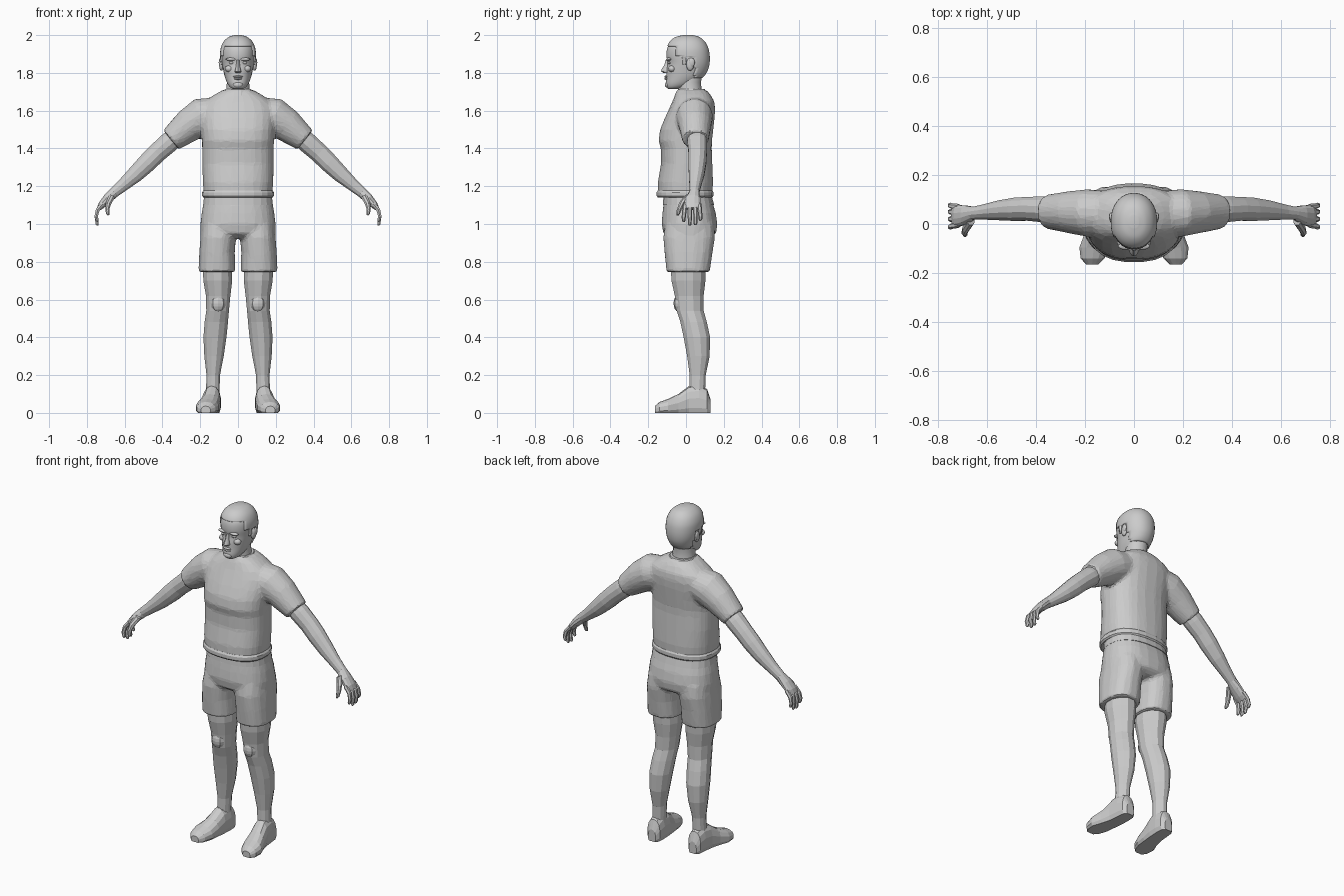
import bpy, bmesh, math
from mathutils import Vector, Matrix

grey = bpy.data.materials.new("light grey")
grey.diffuse_color = (0.6, 0.6, 0.6, 1)


def loft(bm, frames, n=12, power=2.0):
    """Skin rings given as (centre, u axis, v axis); nothing goes below the floor."""
    rings = []
    for c, u, v in frames:
        ring = []
        for i in range(n):
            a = 2 * math.pi * (i + 0.5) / n
            ca, sa = math.cos(a), math.sin(a)
            p = Vector(c) + Vector(u) * math.copysign(abs(ca) ** (2 / power), ca) \
                + Vector(v) * math.copysign(abs(sa) ** (2 / power), sa)
            p.z = max(p.z, 0)
            ring.append(bm.verts.new(p))
        rings.append(ring)
    for a, b in zip(rings, rings[1:]):
        for i in range(n):
            j = (i + 1) % n
            bm.faces.new((a[i], a[j], b[j], b[i]))
    bm.faces.new(rings[0][::-1])
    bm.faces.new(rings[-1])


def column(bm, rows, n=12, power=2.0):
    """Upright loft, rows are (z, centre x, half width, front y, back y)."""
    loft(bm, [((cx, (f + b) / 2, z), (rx, 0, 0), (0, (b - f) / 2, 0))
              for z, cx, rx, f, b in rows], n, power)


def limb(bm, rows, n=10, side=1):
    """Loft along a path in the xz plane, rows are (x, y, z, thickness, y radius)."""
    frames = []
    for i, (x, y, z, r, ry) in enumerate(rows):
        p, q = rows[max(i - 1, 0)], rows[min(i + 1, len(rows) - 1)]
        d = Vector((q[0] - p[0], 0, q[2] - p[2])).normalized()
        frames.append(((side * x, y, z), (-side * d.z * r, 0, d.x * r), (0, ry, 0)))
    loft(bm, frames, n)


def blob(bm, centre, size, seg=12):
    m = Matrix.Translation(centre) @ Matrix.Diagonal((*size, 1))
    bmesh.ops.create_uvsphere(bm, u_segments=seg, v_segments=8, radius=1, matrix=m)


def smooth_rows(rows, k=4):
    """Catmull-Rom refinement of ring rows."""
    out = []
    for i in range(len(rows) - 1):
        p0, p1, p2 = rows[max(i - 1, 0)], rows[i], rows[i + 1]
        p3 = rows[min(i + 2, len(rows) - 1)]
        for s in range(k):
            t = s / k
            out.append(tuple(b + 0.5 * t * (c - a + t * (2 * a - 5 * b + 4 * c - d + t * (3 * (b - c) + d - a)))
                             for a, b, c, d in zip(p0, p1, p2, p3)))
    return out + [rows[-1]]


def finish(bm, name, mirror=False, smooth=None, cloth=None):
    bmesh.ops.recalc_face_normals(bm, faces=bm.faces)
    me = bpy.data.meshes.new(name)
    bm.to_mesh(me)
    bm.free()
    me.materials.append(grey)
    ob = bpy.data.objects.new(name, me)
    bpy.context.collection.objects.link(ob)
    if smooth:
        me.polygons.foreach_set("use_smooth", [True] * len(me.polygons))
        me.set_sharp_from_angle(angle=math.radians(smooth))
    if mirror:
        ob.modifiers.new("mirror", 'MIRROR').use_mirror_merge = False
    if cloth:  # fuse overlapping volumes, then reduce to facets
        r = ob.modifiers.new("fuse", 'REMESH')
        r.mode, r.voxel_size = 'VOXEL', 0.01
        s = ob.modifiers.new("relax", 'SMOOTH')
        s.factor, s.iterations = 0.5, 6
        ob.modifiers.new("facet", 'DECIMATE').ratio = cloth
    return ob


# Shirt: body plus both sleeves fused
bm = bmesh.new()
column(bm, [(1.15, 0, .182, -.150, .140), (1.22, 0, .187, -.150, .144),
            (1.32, 0, .190, -.133, .140), (1.40, 0, .190, -.134, .137),
            (1.44, 0, .191, -.146, .138), (1.50, 0, .195, -.138, .145),
            (1.56, 0, .200, -.113, .152), (1.61, 0, .197, -.090, .155),
            (1.65, 0, .175, -.072, .150), (1.685, 0, .125, -.058, .130),
            (1.71, 0, .080, -.045, .108)], 24, 2.4)
for side in (1, -1):
    limb(bm, [(.10, .045, 1.590, .085, .090), (.19, .045, 1.567, .103, .098),
              (.26, .048, 1.522, .090, .087), (.355, .050, 1.445, .066, .070)], 16, side)
finish(bm, "shirt", cloth=0.08)

bm = bmesh.new()
column(bm, [(1.14, 0, .184, -.150, .140), (1.148, 0, .191, -.156, .146),
            (1.168, 0, .191, -.156, .146), (1.178, 0, .184, -.150, .140)], 24, 2.4)
finish(bm, "shirt_hem")

bm = bmesh.new()
column(bm, [(1.68, 0, .088, -.062, .112), (1.705, 0, .078, -.050, .107),
            (1.715, 0, .070, -.040, .100)], 16)
finish(bm, "collar")

# Shorts: hips plus two legs fused
bm = bmesh.new()
column(bm, [(1.12, 0, .182, -.118, .140), (1.06, 0, .193, -.125, .158),
            (1.00, 0, .200, -.130, .167), (.95, 0, .200, -.120, .160),
            (.925, 0, .185, -.085, .125)], 24, 2.4)
for s in (1, -1):
    column(bm, [(1.00, s * .1, .090, -.11, .15), (.93, s * .105, .095, -.122, .155),
                (.85, s * .111, .095, -.115, .142), (.745, s * .112, .099, -.104, .127)], 16, 2.4)
finish(bm, "shorts", cloth=0.08)

bm = bmesh.new()
column(bm, [(1.10, 0, .186, -.124, .150), (1.145, 0, .181, -.120, .138)], 24, 2.4)
finish(bm, "waistband")

# Legs with kneecaps
bm = bmesh.new()
column(bm, [(.80, .110, .080, -.085, .110), (.70, .107, .079, -.080, .106),
            (.62, .105, .067, -.062, .096), (.54, .108, .062, -.052, .096),
            (.48, .115, .064, -.032, .113), (.40, .122, .063, -.015, .130),
            (.30, .127, .053, .004, .127), (.20, .131, .037, .018, .106),
            (.10, .134, .037, .018, .102)], 12)
blob(bm, (.105, -.040, .58), (.040, .026, .045), 8)
finish(bm, "leg", True)

# Shoes, lofted heel to toe as (y, centre x, half width, height)
bm = bmesh.new()
loft(bm, [((cx, y, .35 * h), (w, 0, 0), (0, 0, .65 * h)) for y, cx, w, h in
          [(.130, .135, .025, .07), (.112, .135, .042, .125), (.07, .136, .046, .150),
           (.015, .140, .048, .142), (-.04, .150, .053, .100), (-.095, .163, .061, .074),
           (-.14, .169, .050, .058), (-.165, .171, .025, .036)]], 14, 2.3)
finish(bm, "shoe", True)

# Arms running into the palms
bm = bmesh.new()
limb(bm, [(.29, .055, 1.495, .050, .052), (.37, .060, 1.428, .056, .054),
          (.43, .062, 1.375, .053, .050), (.48, .060, 1.325, .052, .049),
          (.545, .056, 1.262, .045, .042), (.61, .049, 1.205, .034, .032),
          (.655, .044, 1.168, .029, .027), (.69, .036, 1.135, .026, .041),
          (.722, .033, 1.100, .020, .046), (.737, .033, 1.080, .012, .040)], 12)
finish(bm, "arm", True)

# Fingers and thumb
bm = bmesh.new()
for y, spread, tip in ((-.004, -.008, 1.012), (.022, -.002, .992), (.047, .003, .995), (.070, .006, 1.018)):
    limb(bm, [(.715, y, 1.108, .012, .012), (.743, y + spread / 2, 1.075, .012, .012),
              (.751, y + spread, 1.040, .010, .011), (.746, y + spread, tip + .008, .009, .010),
              (.744, y + spread, tip, .005, .006)], 6)
limb(bm, [(.665, .012, 1.150, .018, .018), (.685, -.018, 1.112, .016, .018),
          (.692, -.035, 1.080, .012, .014), (.689, -.042, 1.055, .010, .011),
          (.686, -.044, 1.046, .005, .006)], 8)
finish(bm, "fingers", True)

# Neck
bm = bmesh.new()
column(bm, [(1.66, 0, .075, -.045, .095), (1.70, 0, .064, -.042, .085),
            (1.75, 0, .060, -.048, .080), (1.80, 0, .060, -.040, .090)], 16)
finish(bm, "neck", smooth=40)

# Head
skull = [(1.714, 0, .024, -.092, -.045), (1.724, 0, .042, -.103, .000),
         (1.745, 0, .057, -.107, .045), (1.78, 0, .070, -.104, .088),
         (1.815, 0, .078, -.103, .110), (1.85, 0, .085, -.098, .119),
         (1.89, 0, .089, -.104, .120), (1.93, 0, .086, -.100, .113),
         (1.96, 0, .071, -.083, .095), (1.984, 0, .045, -.053, .067), (1.995, 0, .014, -.012, .030)]
bm = bmesh.new()
column(bm, smooth_rows(skull), 28, 2.15)
finish(bm, "head", smooth=40)

# Hair: a slightly larger skull trimmed to the hairline
bm = bmesh.new()
column(bm, smooth_rows([(z + .005 * (z > 1.95), c, rx + .006, f - .004, b + .006)
                        for z, c, rx, f, b in skull], 6), 40, 2.15)


def hairline(y):
    if y < -.055:
        return 1.945
    if y < -.025:
        return 1.89
    if y < 0:
        return 1.845
    return 1.885 if y < .045 else 1.775


bmesh.ops.delete(bm, geom=[f for f in bm.faces if f.calc_center_median().z
                           < hairline(f.calc_center_median().y)], context='FACES')
hair = finish(bm, "hair", smooth=40)
hair.modifiers.new("thickness", 'SOLIDIFY').thickness = 0.012

# Nose, lips and chin
bm = bmesh.new()
column(bm, [(1.868, 0, .009, -.107, -.08), (1.84, 0, .010, -.116, -.08),
            (1.818, 0, .015, -.130, -.08), (1.808, 0, .019, -.132, -.08),
            (1.799, 0, .014, -.118, -.08)], 10)
finish(bm, "nose", smooth=50)
bm = bmesh.new()
blob(bm, (0, -.104, 1.780), (.026, .011, .006))
blob(bm, (0, -.103, 1.769), (.022, .011, .006))
blob(bm, (0, -.098, 1.737), (.026, .014, .016))
finish(bm, "lips_and_chin", smooth=60)

# Brows, eyes and cheeks
bm = bmesh.new()
blob(bm, (.035, -.090, 1.872), (.030, .015, .009))
blob(bm, (.034, -.087, 1.853), (.015, .009, .007))
blob(bm, (.046, -.074, 1.822), (.024, .020, .018))
finish(bm, "brow_eye_cheek", True, smooth=60)

# Ears
bm = bmesh.new()
blob(bm, (.088, .022, 1.845), (.012, .021, .034))
blob(bm, (.094, .030, 1.855), (.008, .017, .024))
finish(bm, "ear", True, smooth=60)
